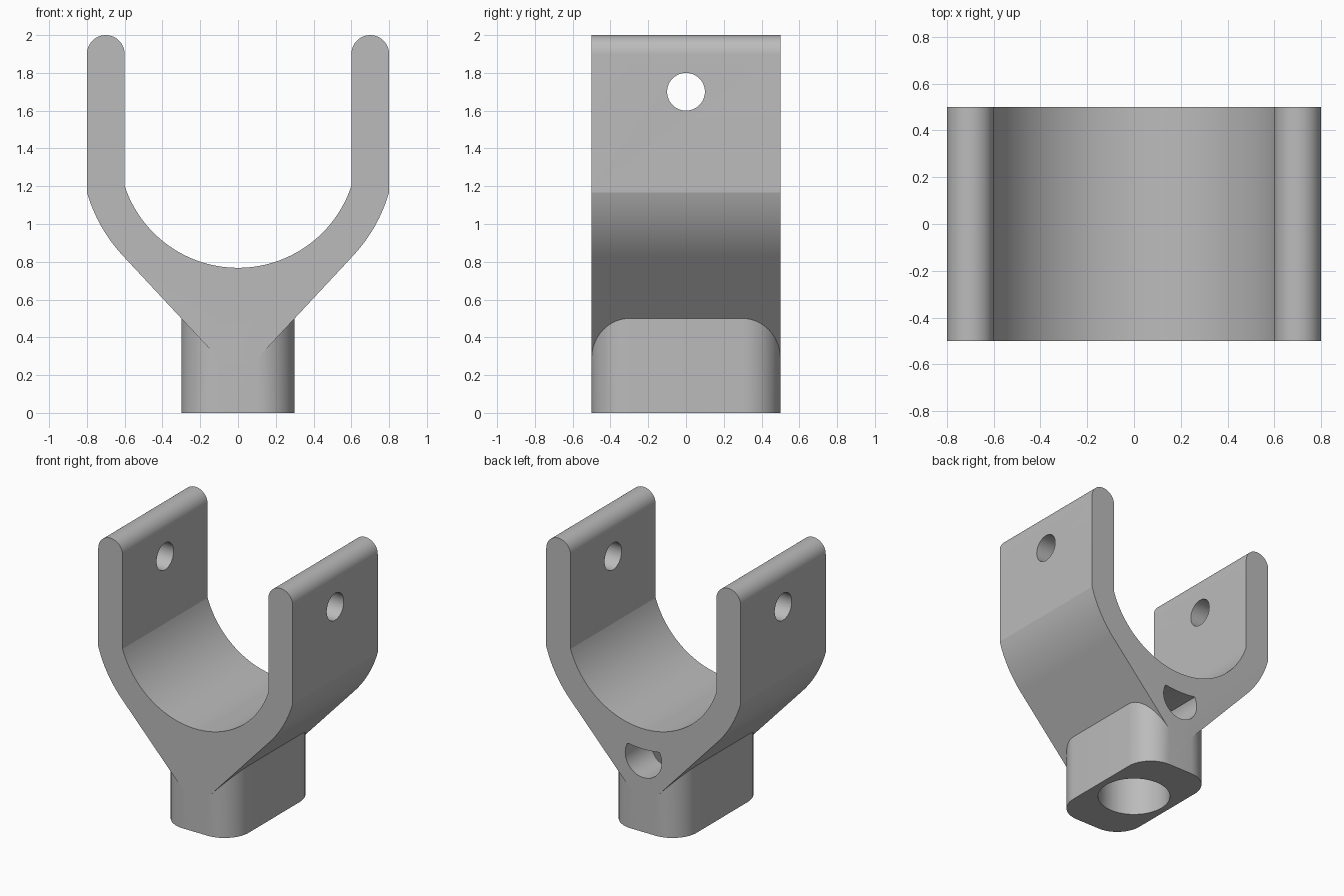
import bpy, bmesh
from math import sin, cos, pi, sqrt, atan2, asin
from mathutils import Matrix

cube = bpy.data.objects.get("Cube")
if cube:
    bpy.data.objects.remove(cube, do_unlink=True)

grey = bpy.data.materials.new("plain_grey")
grey.use_nodes = True
grey.diffuse_color = (0.5, 0.5, 0.5, 1)
grey.node_tree.nodes["Principled BSDF"].inputs["Base Color"].default_value = (0.5, 0.5, 0.5, 1)


def arc(cx, cy, r, a0, a1, n):
    return [(cx + r * cos(a0 + (a1 - a0) * i / n), cy + r * sin(a0 + (a1 - a0) * i / n))
            for i in range(n + 1)]


def prism(name, outline, low, high, axis):
    """Extrude a closed outline along y (outline in x, z) or z (outline in x, y)."""
    bm = bmesh.new()
    place = (lambda p: (p[0], low, p[1])) if axis == "y" else (lambda p: (p[0], p[1], low))
    face = bm.faces.new([bm.verts.new(place(p)) for p in outline])
    ext = bmesh.ops.extrude_face_region(bm, geom=[face])
    move = (0, high - low, 0) if axis == "y" else (0, 0, high - low)
    bmesh.ops.translate(bm, vec=move,
                        verts=[v for v in ext["geom"] if isinstance(v, bmesh.types.BMVert)])
    bmesh.ops.recalc_face_normals(bm, faces=bm.faces)
    mesh = bpy.data.meshes.new(name)
    bm.to_mesh(mesh)
    bm.free()
    mesh.materials.append(grey)
    obj = bpy.data.objects.new(name, mesh)
    bpy.context.collection.objects.link(obj)
    return obj


def combine(target, other, operation):
    other.hide_render = True
    mod = target.modifiers.new("join", "BOOLEAN")
    mod.operation, mod.solver, mod.object = operation, "EXACT", other
    bpy.context.view_layer.objects.active = target
    bpy.ops.object.modifier_apply(modifier=mod.name)
    bpy.data.objects.remove(other, do_unlink=True)


# Fork outline: right half from the bottom of the wedge to the inner saddle
centre, outer, inner = 1.4, 0.833, 0.632
neck_x, neck_z = 0.3, 0.5
reach = sqrt(neck_x ** 2 + (centre - neck_z) ** 2)
slope = atan2(centre - neck_z, -neck_x) - asin(outer / reach)
foot = 0.25
half = [(neck_x - (neck_z - foot) * cos(slope) / sin(slope), foot)]
half += arc(0, centre, outer, slope - pi / 2, -asin(sqrt(outer ** 2 - 0.64) / outer), 16)
half += arc(0.7, 1.9, 0.1, 0, pi, 24)
half += arc(0, centre, inner, -asin(sqrt(inner ** 2 - 0.36) / inner), -pi / 2, 32)
outline = half + [(-x, z) for x, z in reversed(half[:-1])]
fork = prism("fork_yoke", outline, -0.5, 0.5, "y")

# Rounded socket block under the fork
r = 0.2
block = []
for i, (sx, sy) in enumerate([(1, 1), (-1, 1), (-1, -1), (1, -1)]):
    block += arc(sx * (0.3 - r), sy * (0.5 - r), r, i * pi / 2, (i + 1) * pi / 2, 14)
combine(fork, prism("socket_block", block, 0, neck_z, "z"), "UNION")

# Vertical socket bore
combine(fork, prism("socket_bore", arc(0, 0, 0.25, 0, 2 * pi, 64)[:-1], -0.1, 0.6, "z"),
        "DIFFERENCE")

# Rear hole, cut off at the top by the saddle wall
saddle = 0.783
hole = [(x, min(z, centre - sqrt(saddle ** 2 - x * x)))
        for x, z in arc(0, 0.555, 0.15, 0, 2 * pi, 64)[:-1]]
combine(fork, prism("rear_hole", hole, 0.0, 0.6, "y"), "DIFFERENCE")

# Pin holes through both arms
pin = prism("pin_hole", arc(0, 0, 0.1, 0, 2 * pi, 48)[:-1], -1, 1, "z")
pin.data.transform(Matrix.Translation((0, 0, 1.7)) @ Matrix.Rotation(pi / 2, 4, "Y"))
combine(fork, pin, "DIFFERENCE")

# Smooth the curved walls, keep the edges crisp
bpy.ops.object.select_all(action="DESELECT")
fork.select_set(True)
bpy.context.view_layer.objects.active = fork
bpy.ops.object.shade_smooth_by_angle(angle=pi / 15)
